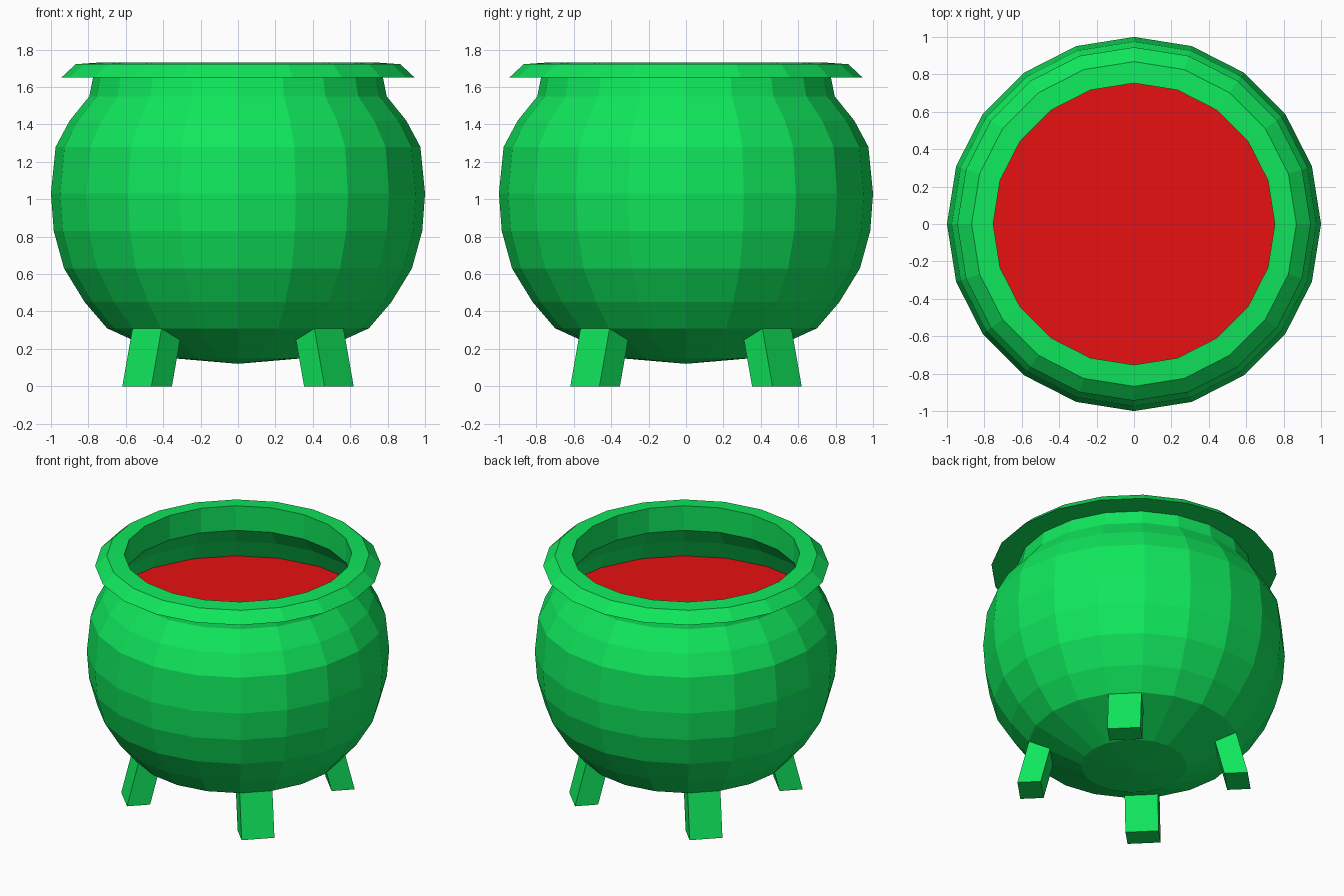
import bpy, bmesh
from math import cos, sin, pi, radians
from mathutils import Matrix

SIDES = 20

cube = bpy.data.objects.get("Cube")
if cube:
    bpy.data.objects.remove(cube, do_unlink=True)


def make_material(name, rgb):
    mat = bpy.data.materials.new(name)
    mat.use_nodes = True
    mat.diffuse_color = (*rgb, 1)
    mat.node_tree.nodes["Principled BSDF"].inputs["Base Color"].default_value = (*rgb, 1)
    return mat


def add_object(name, bm, mat):
    mesh = bpy.data.meshes.new(name)
    bm.to_mesh(mesh)
    bm.free()
    mesh.materials.append(mat)
    obj = bpy.data.objects.new(name, mesh)
    bpy.context.collection.objects.link(obj)
    return obj


def lathe(name, profile, mat):
    """Turn (radius, height) points around z; radius 0 makes a pole."""
    bm = bmesh.new()
    rings = []
    for r, z in profile:
        if r == 0:
            rings.append([bm.verts.new((0, 0, z))] * SIDES)
        else:
            angles = [2 * pi * i / SIDES for i in range(SIDES)]
            rings.append([bm.verts.new((r * cos(a), r * sin(a), z)) for a in angles])
    for low, high in zip(rings, rings[1:]):
        for i in range(SIDES):
            j = (i + 1) % SIDES
            corners = dict.fromkeys((low[i], low[j], high[j], high[i]))
            bm.faces.new(list(corners))
    return add_object(name, bm, mat)


green = make_material("green", (0.005, 0.8, 0.107))
red = make_material("red", (0.8, 0.005, 0.006))

# Round pot: outside wall, flared rim, then the inside wall down to the brew
outside = [(0, 0.12), (0.35, 0.15), (0.70, 0.31), (0.82, 0.45), (0.93, 0.63),
           (0.985, 0.83), (1.0, 1.03), (0.975, 1.28), (0.90, 1.42), (0.795, 1.55), (0.775, 1.65)]
rim = [(0.945, 1.65), (0.868, 1.722), (0.753, 1.73)]
inside = [(0.755, 1.55), (0.865, 1.42), (0.94, 1.27)]
lathe("pot", outside + rim + inside, green)

# Brew surface
bm = bmesh.new()
bmesh.ops.create_circle(bm, cap_ends=True, segments=SIDES, radius=0.935,
                        matrix=Matrix.Translation((0, 0, 1.28)))
for face in bm.faces:
    if face.normal.z < 0:
        face.normal_flip()
add_object("brew", bm, red)

# Four splayed legs on the diagonals
for name, angle in (("back_left_leg", 45), ("back_right_leg", 135),
                    ("front_right_leg", 225), ("front_left_leg", 315)):
    bm = bmesh.new()
    bmesh.ops.create_cube(bm, size=1)
    for v in bm.verts:
        top = v.co.z > 0
        v.co.x = v.co.x * 0.155 + (0.61 if top else 0.687)
        v.co.y *= 0.22
        v.co.z = 0.31 if top else 0
    bm.transform(Matrix.Rotation(radians(angle), 4, "Z"))
    add_object(name, bm, green)
